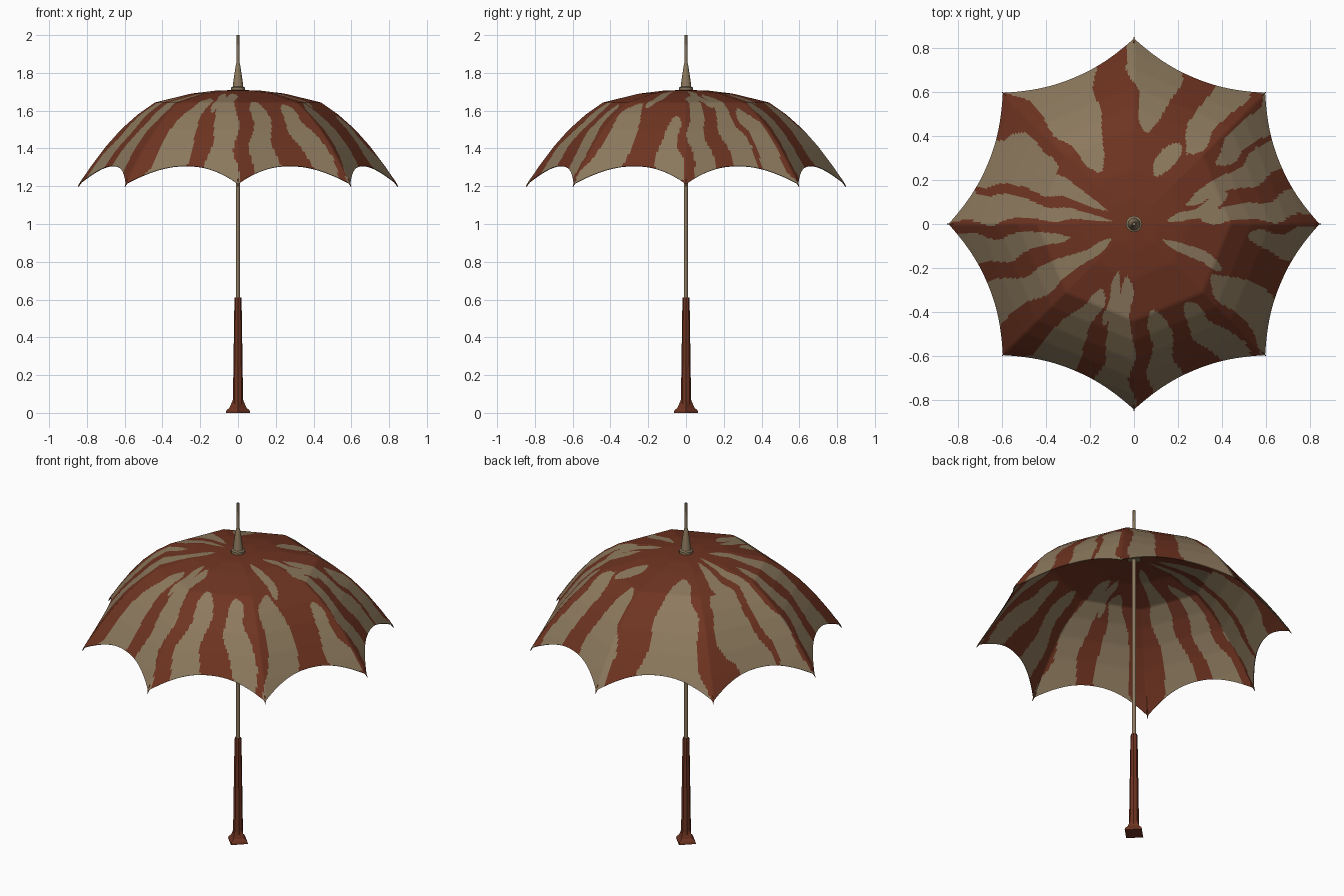
import bpy, bmesh, math

if "Cube" in bpy.data.objects:
    bpy.data.objects.remove(bpy.data.objects["Cube"])

def material(name, rgb):
    m = bpy.data.materials.new(name)
    m.diffuse_color = (*rgb, 1)
    m.use_nodes = True
    m.node_tree.nodes["Principled BSDF"].inputs["Base Color"].default_value = m.diffuse_color
    return m

RUST = material("rust_red", (0.157, 0.034, 0.015))
TAN = material("tan", (0.265, 0.193, 0.112))

def make_object(name, bm, mats):
    me = bpy.data.meshes.new(name)
    bm.to_mesh(me)
    bm.free()
    for m in mats:
        me.materials.append(m)
    ob = bpy.data.objects.new(name, me)
    bpy.context.collection.objects.link(ob)
    return ob

def smooth(ob, degrees):
    bpy.ops.object.select_all(action='DESELECT')
    ob.select_set(True)
    bpy.context.view_layer.objects.active = ob
    for mod in list(ob.modifiers):
        bpy.ops.object.modifier_apply(modifier=mod.name)
    bpy.ops.object.shade_smooth_by_angle(angle=math.radians(degrees))

def lathe(name, profile, sides, mat):
    """Closed turned solid from (radius, z) points, first corner on +x."""
    bm = bmesh.new()
    rings = [[bm.verts.new((r * math.cos(math.tau * i / sides),
                            r * math.sin(math.tau * i / sides), z))
              for i in range(sides)] for r, z in profile]
    for a, b in zip(rings, rings[1:]):
        for i in range(sides):
            j = (i + 1) % sides
            bm.faces.new((a[i], a[j], b[j], b[i]))
    bm.faces.new(rings[0][::-1])
    bm.faces.new(rings[-1])
    return make_object(name, bm, [mat])

# --- Handle, pole and ferrule ---
lathe("handle_base", [(0.065, 0), (0.062, 0.012), (0.045, 0.028), (0.033, 0.055), (0.027, 0.07)], 4, RUST)
lathe("handle_grip", [(0.027, 0.04), (0.025, 0.2), (0.019, 0.6), (0.017, 0.612)], 8, RUST)
smooth(lathe("pole", [(0.011, 0.6), (0.011, 1.72)], 12, TAN), 35)
smooth(lathe("ferrule", [(0.037, 1.695), (0.037, 1.722), (0.028, 1.727), (0.024, 1.76),
                         (0.012, 1.84), (0.009, 1.85)], 12, TAN), 35)
smooth(lathe("spike", [(0.008, 1.84), (0.007, 2.0)], 12, TAN), 35)

# --- Canopy: flat panels between eight curved ribs, scalloped rim ---
RIB = [(0.0, 1.71), (0.12, 1.706), (0.25, 1.69), (0.44, 1.643), (0.53, 1.58),
       (0.62, 1.50), (0.70, 1.41), (0.775, 1.31), (0.84, 1.215), (0.86, 1.18)]

def rib_z(r):
    for (r0, z0), (r1, z1) in zip(RIB, RIB[1:]):
        if r <= r1:
            return z0 + (z1 - z0) * (r - r0) / (r1 - r0)
    return RIB[-1][1]

# Tan streaks: inner angle, inner radius, outer angle, outer radius, half widths in degrees
STREAKS = [
    (5, .15, 17, .45, 6, 4), (5, .30, 7, .8, 4, 4.5), (22, .25, 26, .8, 4, 6.5), (37, .46, 39, .8, 4, 5.5),
    (65, .24, 62, .42, 9, 7), (54, .4, 55, .8, 6, 6), (81, .42, 82, .8, 5, 11),
    (121, .28, 117, .8, 8, 15), (146, .42, 148, .70, 7, 7), (152, .14, 157, .8, 5, 9),
    (171, .1, 174, .8, 4, 6), (190, .3, 190, .8, 4, 6), (214, .12, 209, .8, 6, 7),
    (244, .33, 238, .8, 5, 8.5), (253, .23, 255, .48, 4, 3),
    (263, .24, 263, .8, 5, 7), (283, .4, 282, .8, 5, 6), (302, .43, 308, .8, 6, 5),
    (326, .42, 325, .8, 6, 8.5), (333, .15, 334, .45, 5, 4), (353, .52, 353, .8, 4, 5),
]

def is_tan(x, y):
    r = math.hypot(x, y)
    ang = math.degrees(math.atan2(y, x))
    ph = math.radians(ang)
    ang += 1.4 * math.sin(22 * r + 5 * ph) + 0.4 * math.sin(41 * r + 9 * ph)
    for a0, r0, a1, r1, h0, h1 in STREAKS:
        if r < r0 or (r1 < 0.79 and r > r1):
            continue
        k = (r - r0) / (r1 - r0)
        half = (h0 + (h1 - h0) * k) * math.sqrt(min(1, (r - r0) / 0.06))
        if r1 < 0.79:
            half *= math.sqrt(min(1, (r1 - r) / 0.06))
        d = (ang - (a0 + (a1 - a0) * k) + 180) % 360 - 180
        if abs(d) < half:
            return True
    return False

NU, NI, NO = 52, 30, 48
bm = bmesh.new()
for p in range(8):
    a, b = p * math.tau / 8, (p + 1) * math.tau / 8
    grid = []
    for i in range(NU + 1):
        u = i / NU
        end = 0.842 - 0.065 * (1 - abs(2 * u - 1) ** 2.2)
        radii = [0.02 + 0.42 * j / NI for j in range(NI)]
        radii += [0.44 + (end - 0.44) * j / NO for j in range(NO + 1)]
        dx = math.cos(a) * (1 - u) + math.cos(b) * u
        dy = math.sin(a) * (1 - u) + math.sin(b) * u
        grid.append([bm.verts.new((r * dx, r * dy, rib_z(r))) for r in radii])
    for g, h in zip(grid, grid[1:]):
        for j in range(NI + NO):
            f = bm.faces.new((g[j], g[j + 1], h[j + 1], h[j]))
            c = f.calc_center_median()
            f.material_index = int(is_tan(c.x, c.y))
bmesh.ops.remove_doubles(bm, verts=bm.verts, dist=0.0001)
canopy = make_object("canopy", bm, [RUST, TAN])
sol = canopy.modifiers.new("cloth_thickness", 'SOLIDIFY')
sol.thickness = 0.004
sol.offset = -1
smooth(canopy, 40)

# --- Small pointed rib tips at the canopy corners ---
for i in range(8):
    tip = lathe("rib_tip_%d" % (i + 1), [(0.005, 0), (0.004, 0.03), (0.0015, 0.05)], 6, RUST)
    ang = i * math.tau / 8
    tip.location = (0.82 * math.cos(ang), 0.82 * math.sin(ang), 1.238)
    tip.rotation_euler = (0, math.radians(147), ang)
